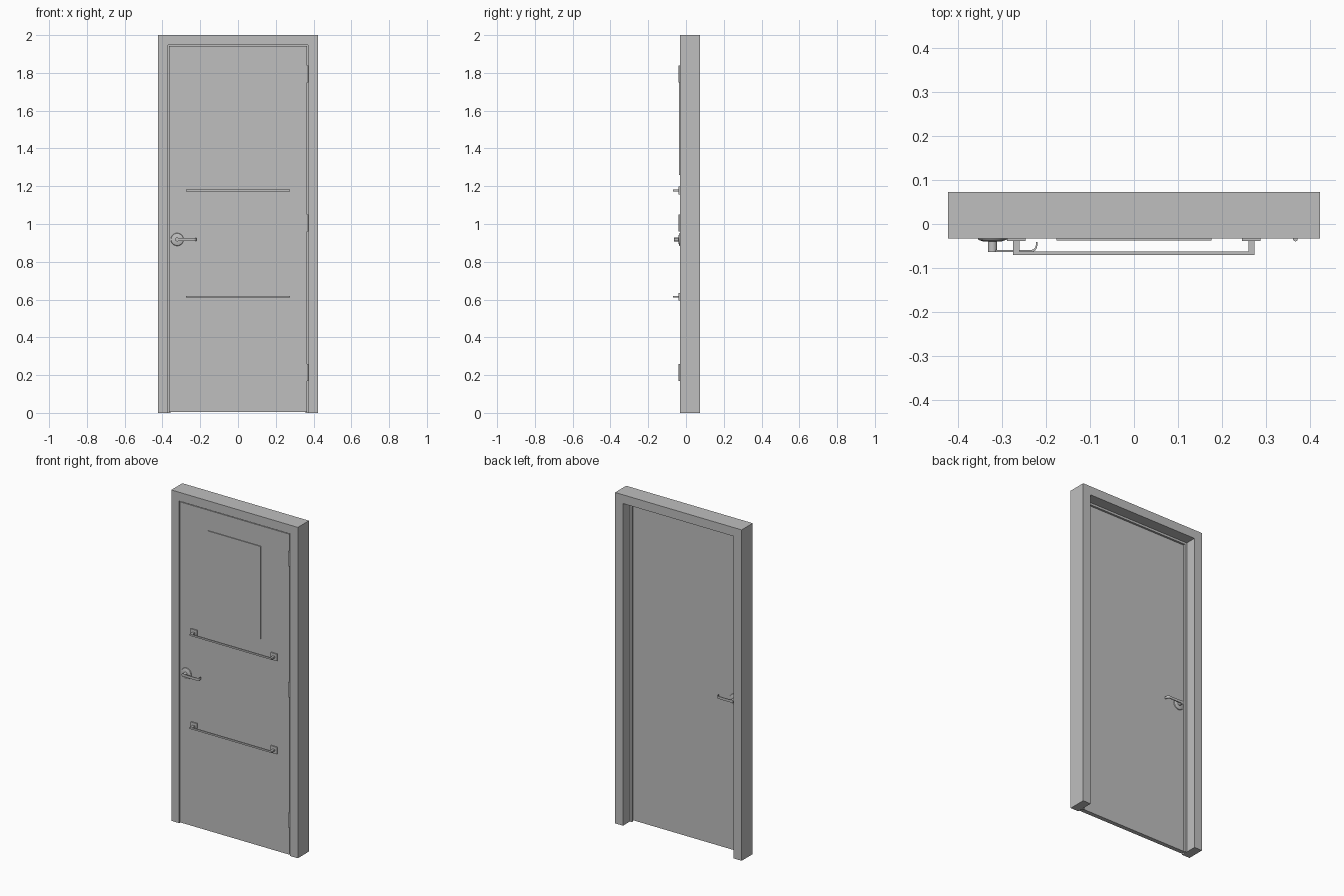
import bpy, bmesh, math
from mathutils import Matrix, Vector

if "Cube" in bpy.data.objects:
    bpy.data.objects.remove(bpy.data.objects["Cube"])

grey = bpy.data.materials.new("painted_grey")
grey.diffuse_color = (0.52, 0.52, 0.52, 1)
grey.use_nodes = True
grey.node_tree.nodes["Principled BSDF"].inputs["Base Color"].default_value = grey.diffuse_color


def finish(bm, name, smooth=False):
    bmesh.ops.recalc_face_normals(bm, faces=bm.faces[:])
    me = bpy.data.meshes.new(name)
    bm.to_mesh(me)
    bm.free()
    ob = bpy.data.objects.new(name, me)
    bpy.context.collection.objects.link(ob)
    me.materials.append(grey)
    if smooth:
        bpy.ops.object.select_all(action='DESELECT')
        ob.select_set(True)
        bpy.context.view_layer.objects.active = ob
        bpy.ops.object.shade_smooth_by_angle(angle=math.radians(35))
    return ob


def add_box(bm, x, y, z):
    size = (x[1] - x[0], y[1] - y[0], z[1] - z[0])
    mid = Vector((sum(x), sum(y), sum(z))) / 2
    bmesh.ops.create_cube(bm, size=1, matrix=Matrix.Translation(mid) @ Matrix.Diagonal((*size, 1)))


def box(name, x, y, z):
    bm = bmesh.new()
    add_box(bm, x, y, z)
    return finish(bm, name)


def extrude_faces(bm, points, offset):
    face = bm.faces.new([bm.verts.new(p) for p in points])
    new = bmesh.ops.extrude_face_region(bm, geom=[face])["geom"]
    bmesh.ops.translate(bm, vec=offset, verts=[v for v in new if isinstance(v, bmesh.types.BMVert)])


def disc(bm, x, z, r1, r2, y1, y2, segs=32):
    # Tapered disc along y: r1 at y1, r2 at y2
    for_y = Matrix.Rotation(math.radians(90), 4, 'X')
    bmesh.ops.create_cone(bm, cap_ends=True, segments=segs, radius1=r1, radius2=r2, depth=y1 - y2,
                          matrix=Matrix.Translation((x, (y1 + y2) / 2, z)) @ for_y)


def portal(name, outer, inner, top_out, top_in, y1, y2):
    # Upside-down U around the opening
    pts = [(-outer, 0), (-outer, top_out), (outer, top_out), (outer, 0),
           (inner, 0), (inner, top_in), (-inner, top_in), (-inner, 0)]
    bm = bmesh.new()
    extrude_faces(bm, [(x, y1, z) for x, z in pts], (0, y2 - y1, 0))
    return finish(bm, name)


# Frame with a stop strip behind the leaf
portal("door_frame", 0.423, 0.37, 2.0, 1.947, -0.033, 0.073)
portal("door_stop", 0.37, 0.357, 1.947, 1.934, -0.005, 0.007)

# Leaf and the notice plate on it
FRONT, BACK = -0.032, -0.006
box("door_leaf", (-0.366, 0.366), (FRONT, BACK), (0.006, 1.943))
box("upper_plate", (-0.176, 0.176), (-0.037, FRONT), (1.26, 1.82))

# Hinge knuckles
for i, z in enumerate((0.215, 1.005, 1.795)):
    bm = bmesh.new()
    bmesh.ops.create_cone(bm, cap_ends=True, segments=16, radius1=0.0055, radius2=0.0055,
                          depth=0.09, matrix=Matrix.Translation((0.367, -0.034, z)))
    finish(bm, f"hinge_{i + 1}", True)

# Two towel-bar style rails with square mounts
for name, z in (("lower_rail", 0.615), ("upper_rail", 1.178)):
    bm = bmesh.new()
    add_box(bm, (-0.275, 0.274), (-0.070, -0.062), (z - 0.005, z + 0.005))
    for x in (-0.268, 0.267):
        add_box(bm, (x - 0.007, x + 0.007), (-0.063, -0.038), (z - 0.005, z + 0.005))
        add_box(bm, (x - 0.021, x + 0.021), (-0.039, FRONT), (z - 0.021, z + 0.021))
    finish(bm, name)


# Lever handles; the rear one is the front one flipped in y
def lever(name, face, side):
    x, z = -0.322, 0.918
    bm = bmesh.new()
    disc(bm, x, z, 0.034, 0.032, 0.0, -0.004)
    disc(bm, x, z, 0.032, 0.020, -0.004, -0.008)
    disc(bm, x, z, 0.0105, 0.0105, -0.008, -0.032, 24)
    # Flat arm with its tip curled back toward the leaf
    outer, inner = [(x, -0.032)], [(x, -0.027)]
    cx, cy = -0.235, -0.017
    for k in range(7):
        a = math.radians(-90 + 15 * k)
        outer.append((cx + 0.015 * math.cos(a), cy + 0.015 * math.sin(a)))
        inner.append((cx + 0.0115 * math.cos(a), cy + 0.010 * math.sin(a)))
    outer.append((-0.220, -0.009))
    inner.append((-0.2235, -0.009))
    extrude_faces(bm, [(px, py, z - 0.0075) for px, py in outer + inner[::-1]], (0, 0, 0.015))
    for v in bm.verts:
        v.co.y = face + side * v.co.y
    finish(bm, name, True)


lever("front_lever", FRONT, 1)
lever("rear_lever", BACK, -1)
